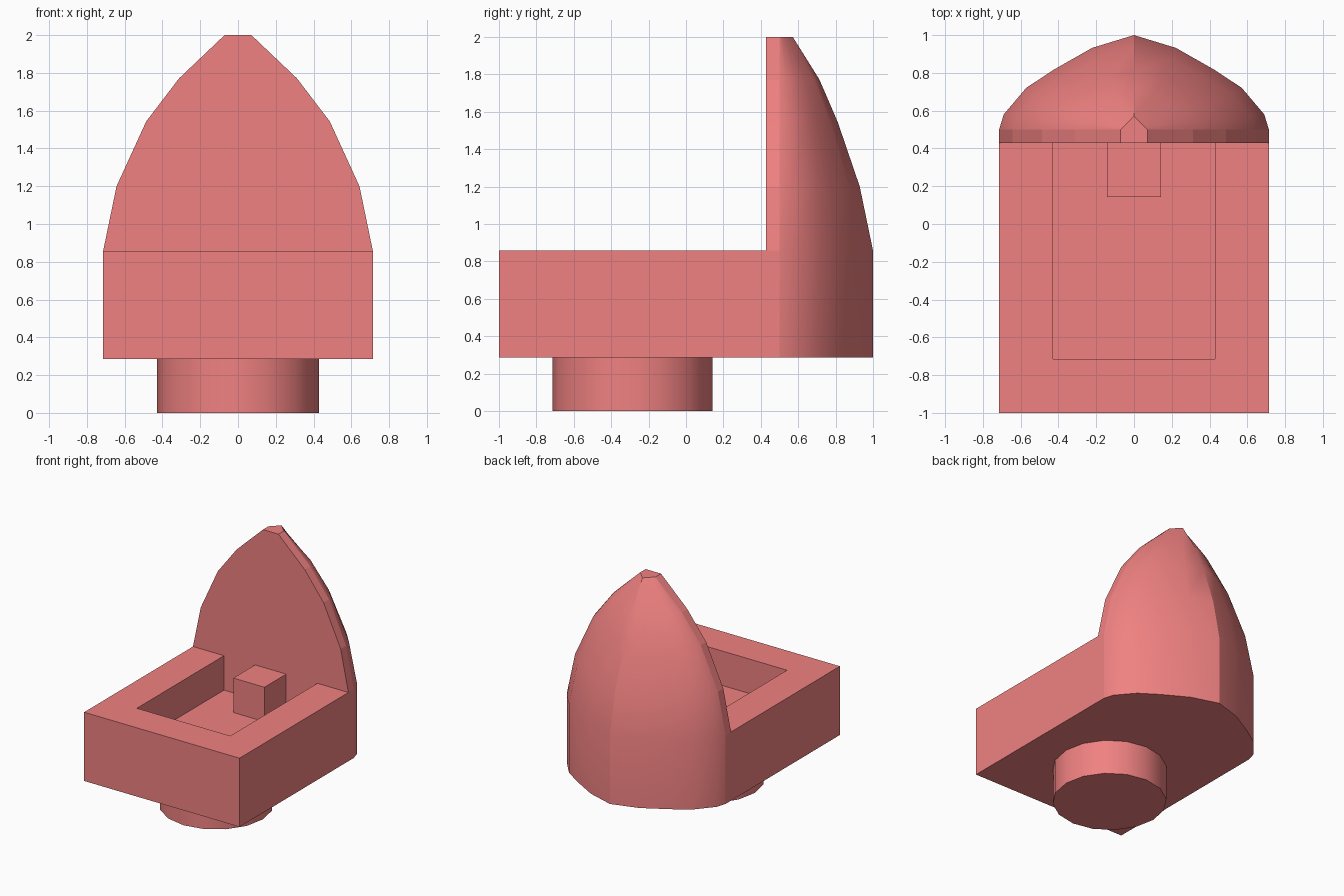
import bpy, bmesh, math

if "Cube" in bpy.data.objects:
    bpy.data.objects.remove(bpy.data.objects["Cube"])

red = bpy.data.materials.new("red_plastic")
red.diffuse_color = (0.87, 0.22, 0.22, 1)
red.use_nodes = True
red.node_tree.nodes["Principled BSDF"].inputs["Base Color"].default_value = red.diffuse_color

W, WALL_Y, RIDGE_Y = 0.714, 0.429, 0.5
LOW, RIM, FLOOR = 0.286, 0.857, 0.571
IN_X, IN_Y = 0.429, -0.714          # recess half width and front edge


def finish(bm, name):
    bmesh.ops.remove_doubles(bm, verts=bm.verts, dist=1e-4)
    bmesh.ops.recalc_face_normals(bm, faces=bm.faces)
    mesh = bpy.data.meshes.new(name)
    bm.to_mesh(mesh)
    bm.free()
    ob = bpy.data.objects.new(name, mesh)
    bpy.context.collection.objects.link(ob)
    mesh.materials.append(red)
    bpy.ops.object.select_all(action='DESELECT')
    ob.select_set(True)
    bpy.context.view_layer.objects.active = ob
    bpy.ops.object.shade_smooth_by_angle(angle=math.radians(30))
    return ob


bm = bmesh.new()


def face(*pts):
    return bm.faces.new([bm.verts.new(p) for p in pts])


# Pointed back shell: a pointed-arch plan lofted through shrinking levels
plan = [(1, 0), (0.966, 0.16), (0.8, 0.44), (0.6, 0.63), (0.31, 0.865), (0, 1)]
levels = [(LOW, W, 0.5), (RIM, W, 0.5), (1.2, 0.643, 0.429),
          (1.543, 0.486, 0.312), (1.771, 0.312, 0.214), (2.0, 0.071, 0.071)]
rings = []
for z, sx, sy in levels:
    half = [(sx, WALL_Y, z)]
    for px, py in plan:
        if z == 2.0:                # top cap has straight sides
            py = 1 - px
        half.append((sx * px, RIDGE_Y + sy * py, z))
    ring = half + [(-x, y, z) for x, y, z in reversed(half[:-1])]
    rings.append([bm.verts.new(p) for p in ring])
for a, b in zip(rings, rings[1:]):
    for i in range(len(a) - 1):
        bm.faces.new((a[i], a[i + 1], b[i + 1], b[i]))
bm.faces.new(rings[0])
bm.faces.new(rings[-1])

# Front wall of the shell, reaching down into the recess
right = [(sx, WALL_Y, z) for z, sx, sy in levels[1:]]
left = [(-x, y, z) for x, y, z in reversed(right)]
face(*right, *left, (-IN_X, WALL_Y, RIM), (-IN_X, WALL_Y, FLOOR),
     (IN_X, WALL_Y, FLOOR), (IN_X, WALL_Y, RIM))

# Tray: underside, front, sides, U-shaped rim and recess
face((-W, -1, LOW), (W, -1, LOW), (W, WALL_Y, LOW), (-W, WALL_Y, LOW))
face((-W, -1, LOW), (W, -1, LOW), (W, -1, RIM), (-W, -1, RIM))
u = [(W, -1), (W, WALL_Y), (IN_X, WALL_Y), (IN_X, IN_Y)]
u += [(-x, y) for x, y in reversed(u)]
face(*[(x, y, RIM) for x, y in u])
face(*[(x, y, FLOOR) for x, y in u[2:6]])
face(*[(x, IN_Y, z) for x, z in ((IN_X, RIM), (IN_X, FLOOR), (-IN_X, FLOOR), (-IN_X, RIM))])
for s in (1, -1):
    for x, y, z in ((W, -1, LOW), (IN_X, IN_Y, FLOOR)):
        face((s * x, y, z), (s * x, WALL_Y, z), (s * x, WALL_Y, RIM), (s * x, y, RIM))
body = finish(bm, "tray_and_pointed_shell")
for p in body.data.polygons:        # narrow side strip stays flat
    if p.center.y < RIDGE_Y:
        p.use_smooth = False

# Square stud in the recess
bm = bmesh.new()
bmesh.ops.create_cube(bm, size=0.286)
bmesh.ops.translate(bm, verts=bm.verts, vec=(0, 0.286, (FLOOR + RIM) / 2))
finish(bm, "inner_stud")

# Round peg underneath
bm = bmesh.new()
bmesh.ops.create_cone(bm, cap_ends=True, segments=16, radius1=0.429, radius2=0.429, depth=LOW)
bmesh.ops.translate(bm, verts=bm.verts, vec=(0, -0.286, LOW / 2))
finish(bm, "round_peg")
